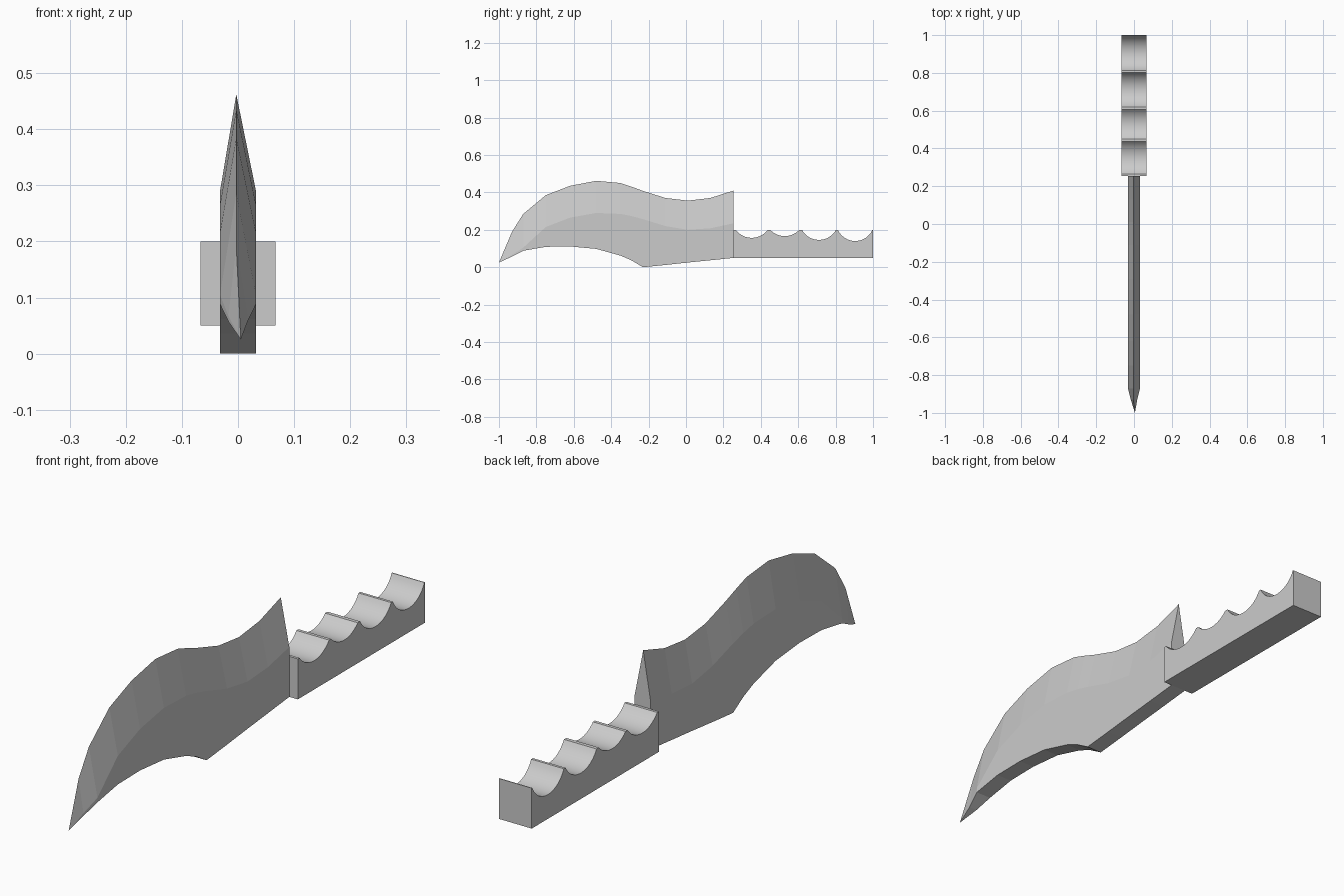
import bpy, bmesh, math

if "Cube" in bpy.data.objects:
    bpy.data.objects.remove(bpy.data.objects["Cube"])


def make_object(name, bm):
    bmesh.ops.recalc_face_normals(bm, faces=bm.faces[:])
    mesh = bpy.data.meshes.new(name)
    bm.to_mesh(mesh)
    bm.free()
    obj = bpy.data.objects.new(name, mesh)
    bpy.context.collection.objects.link(obj)
    return obj


# Blade: five-sided sections (flat spine below, bevel rising to a sharp edge)
# y, underside z, bevel start z, sharp edge z, half width
stations = [
    (-0.93, 0.057, 0.067, 0.19, 0.017),
    (-0.87, 0.088, 0.105, 0.285, 0.032),
    (-0.75, 0.109, 0.215, 0.385, 0.032),
    (-0.62, 0.111, 0.265, 0.435, 0.032),
    (-0.48, 0.098, 0.29, 0.462, 0.032),
    (-0.35, 0.062, 0.285, 0.45, 0.032),
    (-0.29, 0.036, 0.273, 0.43, 0.032),
    (-0.23, 0.0, 0.257, 0.408, 0.032),
    (-0.11, 0.012, 0.22, 0.37, 0.032),
    (0.01, 0.025, 0.2, 0.356, 0.032),
    (0.13, 0.037, 0.208, 0.37, 0.032),
    (0.255, 0.05, 0.235, 0.41, 0.032),
]
bm = bmesh.new()
rings = []
for y, low, mid, top, w in stations:
    section = [(-w, low), (w, low), (w, mid), (-0.003, top), (-w, mid)]
    rings.append([bm.verts.new((x, y, z)) for x, z in section])
tip = bm.verts.new((0.005, -1, 0.025))
for i in range(5):
    j = (i + 1) % 5
    bm.faces.new((tip, rings[0][i], rings[0][j]))
    for a, b in zip(rings, rings[1:]):
        bm.faces.new((a[i], a[j], b[j], b[i]))
bm.faces.new(rings[-1])
make_object("blade", bm)

# Handle: extruded side profile with four finger scallops along the top
scallops = [(0.265, 0.438, 0.157), (0.45, 0.606, 0.166),
            (0.62, 0.802, 0.146), (0.812, 0.997, 0.14)]
TOP, STEPS = 0.2, 16
profile = [(1.0, 0.05), (0.255, 0.05), (0.255, TOP)]
for start, end, low in scallops:
    half, sag = (end - start) / 2, TOP - low
    r = (half ** 2 + sag ** 2) / (2 * sag)
    limit = math.asin(half / r)
    for k in range(STEPS + 1):
        a = limit * (2 * k / STEPS - 1)
        profile.append(((start + end) / 2 + r * math.sin(a),
                        low + r - r * math.cos(a)))
profile.append((1.0, TOP))
bm = bmesh.new()
left, right = [[bm.verts.new((x, y, z)) for y, z in profile]
               for x in (-0.067, 0.067)]
bm.faces.new(left)
bm.faces.new(right)
for i in range(len(profile)):
    j = (i + 1) % len(profile)
    bm.faces.new((left[i], left[j], right[j], right[i]))
handle = make_object("handle", bm)
bpy.context.view_layer.objects.active = handle
handle.select_set(True)
bpy.ops.object.shade_smooth_by_angle(angle=math.radians(25))
